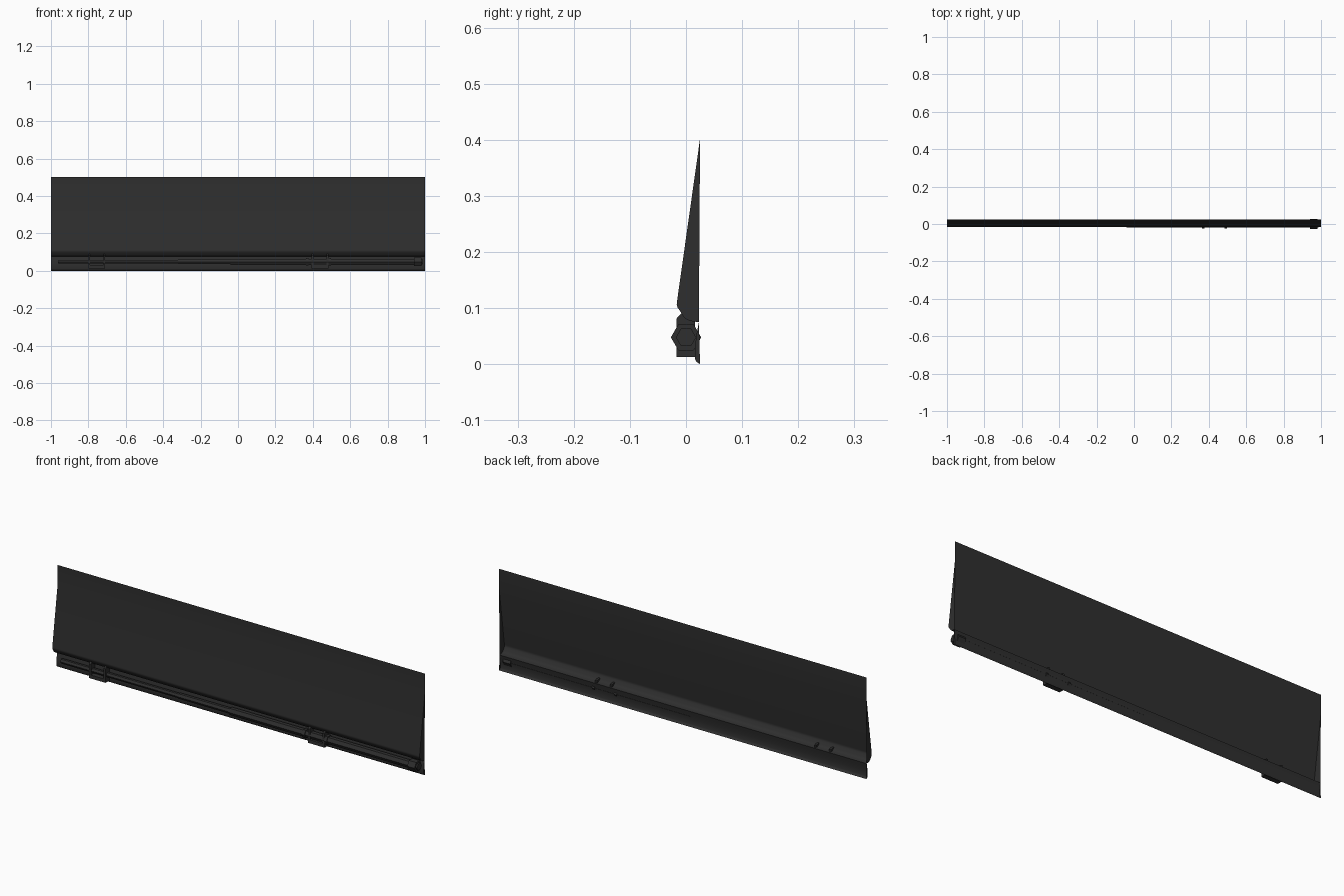
import bpy, bmesh, math

if "Cube" in bpy.data.objects:
    bpy.data.objects.remove(bpy.data.objects["Cube"])

mat = bpy.data.materials.new("dark_metal")
mat.diffuse_color = (0.028, 0.028, 0.028, 1)
mat.use_nodes = True
mat.node_tree.nodes["Principled BSDF"].inputs["Base Color"].default_value = mat.diffuse_color


def finish(name, bm, smooth=False):
    me = bpy.data.meshes.new(name)
    bm.to_mesh(me)
    bm.free()
    me.materials.append(mat)
    ob = bpy.data.objects.new(name, me)
    bpy.context.collection.objects.link(ob)
    if smooth:
        bpy.ops.object.select_all(action='DESELECT')
        bpy.context.view_layer.objects.active = ob
        ob.select_set(True)
        bpy.ops.object.shade_smooth_by_angle(angle=math.radians(35))
    return ob


def hex_rod(name, x0, x1, r, cy=0.0, cz=0.048):
    """Six-sided rod along x with its points to the front and back."""
    bm = bmesh.new()
    rings = [[bm.verts.new((x, cy + r * math.cos(k * math.pi / 3),
                            cz + r * math.sin(k * math.pi / 3))) for k in range(6)]
             for x in (x0, x1)]
    for k in range(6):
        j = (k + 1) % 6
        bm.faces.new((rings[0][k], rings[0][j], rings[1][j], rings[1][k]))
    bm.faces.new(rings[0][::-1])
    bm.faces.new(rings[1])
    return finish(name, bm)


def prism(name, profile, x0, x1):
    """Closed (y, z) outline extruded along x."""
    bm = bmesh.new()
    f = bm.faces.new([bm.verts.new((x0, y, z)) for y, z in profile])
    ret = bmesh.ops.extrude_face_region(bm, geom=[f])
    for v in ret["geom"]:
        if isinstance(v, bmesh.types.BMVert):
            v.co.x = x1
    bmesh.ops.recalc_face_normals(bm, faces=bm.faces)
    return finish(name, bm)


# Thin open-backed panel: flat top strip, sloping face, rolled edge, rod channel, lip
wedge = [(0.025, 0.402), (-0.016, 0.112), (-0.0165, 0.107), (-0.015, 0.101),
         (-0.010, 0.094), (-0.006, 0.087), (-0.001, 0.081), (0.008, 0.077), (0.023, 0.075)]
channel = [(0.019, 0.055), (0.0165, 0.035), (0.016, 0.010), (0.018, 0.005), (0.025, 0.0)]
bm = bmesh.new()
rows = [[bm.verts.new((x, y, z)) for y, z in [(0.025, 0.5)] + wedge + channel]
        for x in (-1, 1)]
for i in range(len(rows[0]) - 1):
    bm.faces.new((rows[0][i], rows[0][i + 1], rows[1][i + 1], rows[1][i]))
# End caps
n = len(wedge)
for s, row in enumerate(rows):
    top = row[1:n + 1]
    low = row[n:]
    bm.faces.new(top if s else top[::-1])
    bm.faces.new(low if s else low[::-1])
finish("panel_shell", bm, smooth=True)

# Telescoping rod in the channel, with collars and end nut
hex_rod("rod_inner", -0.96, -0.30, 0.012)
hex_rod("rod_middle", -0.32, -0.03, 0.014)
hex_rod("rod_outer", -0.04, 0.96, 0.0185)
hex_rod("rod_end_nut", 0.94, 0.98, 0.027)
hex_rod("rod_end_plug", 0.98, 0.987, 0.018)
for x in (0.37, 0.49):
    hex_rod("rod_collar", x - 0.007, x + 0.007, 0.023)

# Rod brackets: two cheeks piercing the shell, joined by a base bar
cheek = [(-0.0165, 0.013), (0.016, 0.013), (0.016, 0.088),
         (-0.008, 0.091), (-0.0165, 0.082)]
for cx in (-0.755, 0.438):
    for s in (-1, 1):
        x = cx + s * 0.040
        prism("bracket_cheek", cheek, x - 0.005, x + 0.005)
    prism("bracket_base", [(-0.0165, 0.013), (0.016, 0.013), (0.016, 0.03), (-0.0165, 0.03)],
          cx - 0.040, cx + 0.040)
